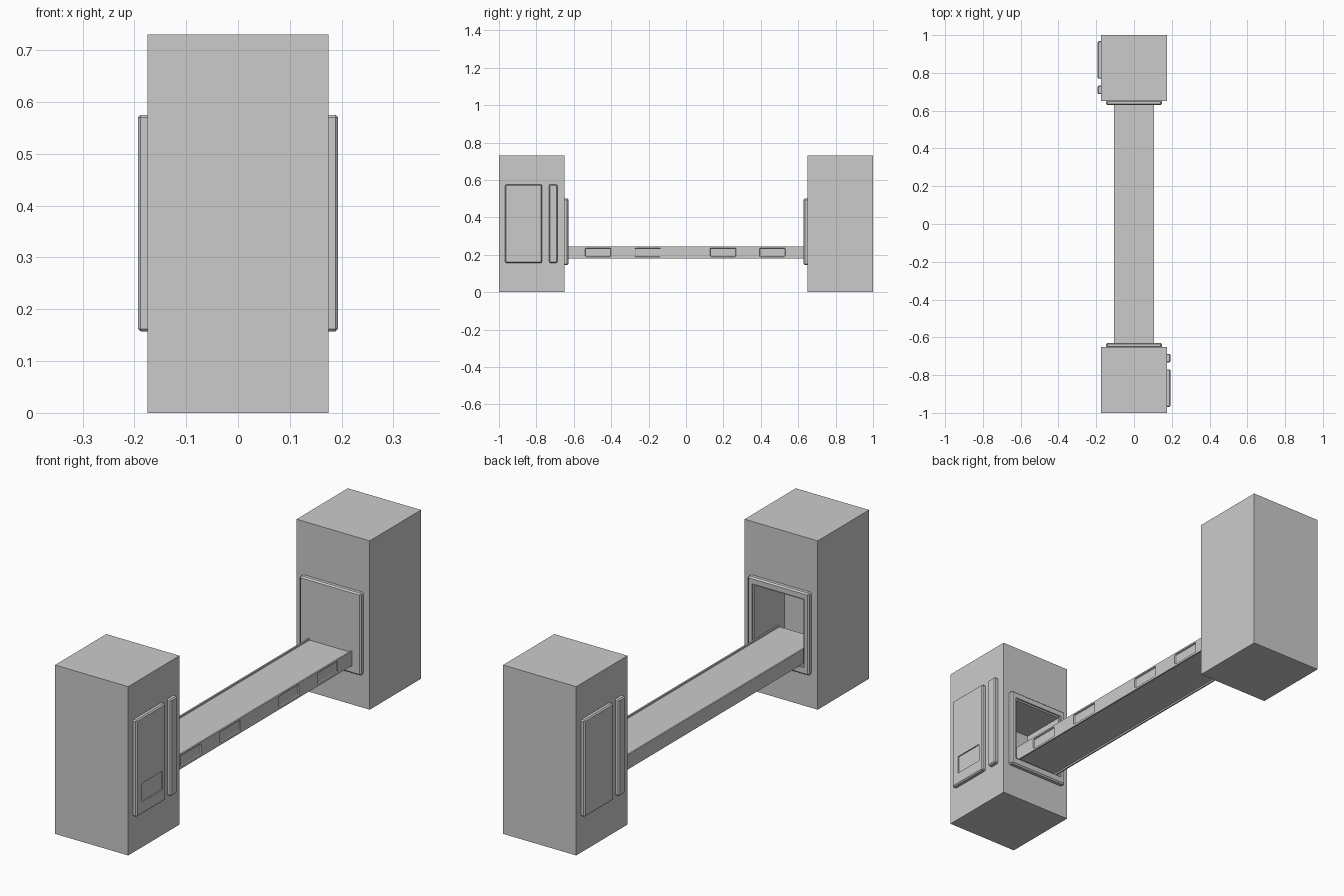
import bpy, bmesh

if "Cube" in bpy.data.objects:
    bpy.data.objects.remove(bpy.data.objects["Cube"])


def box(name, x, y, z, s=1, bevel=0.0, segs=1):
    """Box from ranges; s=-1 turns it half way round the z axis."""
    bm = bmesh.new()
    bmesh.ops.create_cube(bm, size=1)
    for v in bm.verts:
        v.co = (s * (sum(x) / 2 + v.co.x * (x[1] - x[0])),
                s * (sum(y) / 2 + v.co.y * (y[1] - y[0])),
                sum(z) / 2 + v.co.z * (z[1] - z[0]))
    bmesh.ops.recalc_face_normals(bm, faces=bm.faces)
    if bevel:
        bmesh.ops.bevel(bm, geom=bm.edges[:], offset=bevel, segments=segs,
                        profile=0.5, affect='EDGES')
    me = bpy.data.meshes.new(name)
    bm.to_mesh(me)
    bm.free()
    ob = bpy.data.objects.new(name, me)
    bpy.context.collection.objects.link(ob)
    return ob


def cut(target, cutter):
    """Boolean the cutter out of the target, then drop the cutter."""
    m = target.modifiers.new("cut", 'BOOLEAN')
    m.operation = 'DIFFERENCE'
    m.solver = 'EXACT'
    m.object = cutter
    cutter.hide_render = True
    bpy.context.view_layer.objects.active = target
    bpy.ops.object.modifier_apply(modifier=m.name)
    bpy.data.objects.remove(cutter)


OPEN_X, OPEN_Z = (-0.117, 0.117), (0.183, 0.465)

for s, end in ((1, "front"), (-1, "back")):
    # tower with a deep recess in its inner face
    tower = box(end + "_tower", (-0.175, 0.175), (-1, -0.65), (0, 0.73), s)
    cut(tower, box("cutter", OPEN_X, (-0.84, -0.6), OPEN_Z, s))

    # stepped door frame around the recess
    frame = box(end + "_opening_frame", (-0.147, 0.147), (-0.655, -0.629),
                (0.145, 0.5), s, 0.006)
    cut(frame, box("cutter", OPEN_X, (-0.75, -0.6), OPEN_Z, s))
    cut(frame, box("cutter", (-0.124, 0.124), (-0.636, -0.6), (0.176, 0.472), s))

    # side access panel with a small sunken plate
    panel = box(end + "_side_panel", (0.165, 0.193), (-0.968, -0.769),
                (0.157, 0.575), s, 0.005)
    cut(panel, box("cutter", (0.188, 0.25), (-0.93, -0.79), (0.21, 0.29), s))

    # narrow bar beside the panel
    box(end + "_side_bar", (0.165, 0.193), (-0.733, -0.687), (0.157, 0.575), s, 0.005)

# walkway with shallow channels above and below, running into both towers
bridge = box("bridge_deck", (-0.105, 0.105), (-0.78, 0.78), (0.18, 0.243))
for z in ((0.236, 0.3), (0.1, 0.187)):
    cut(bridge, box("cutter", (-0.098, 0.098), (-0.9, 0.9), z))

# sunken slots along both sides of the walkway
for s in (1, -1):
    for y in (-0.47, -0.204, 0.198, 0.462):
        cut(bridge, box("cutter", (0.098, 0.14), (y - 0.069, y + 0.069),
                        (0.189, 0.236), s, 0.005, 2))
